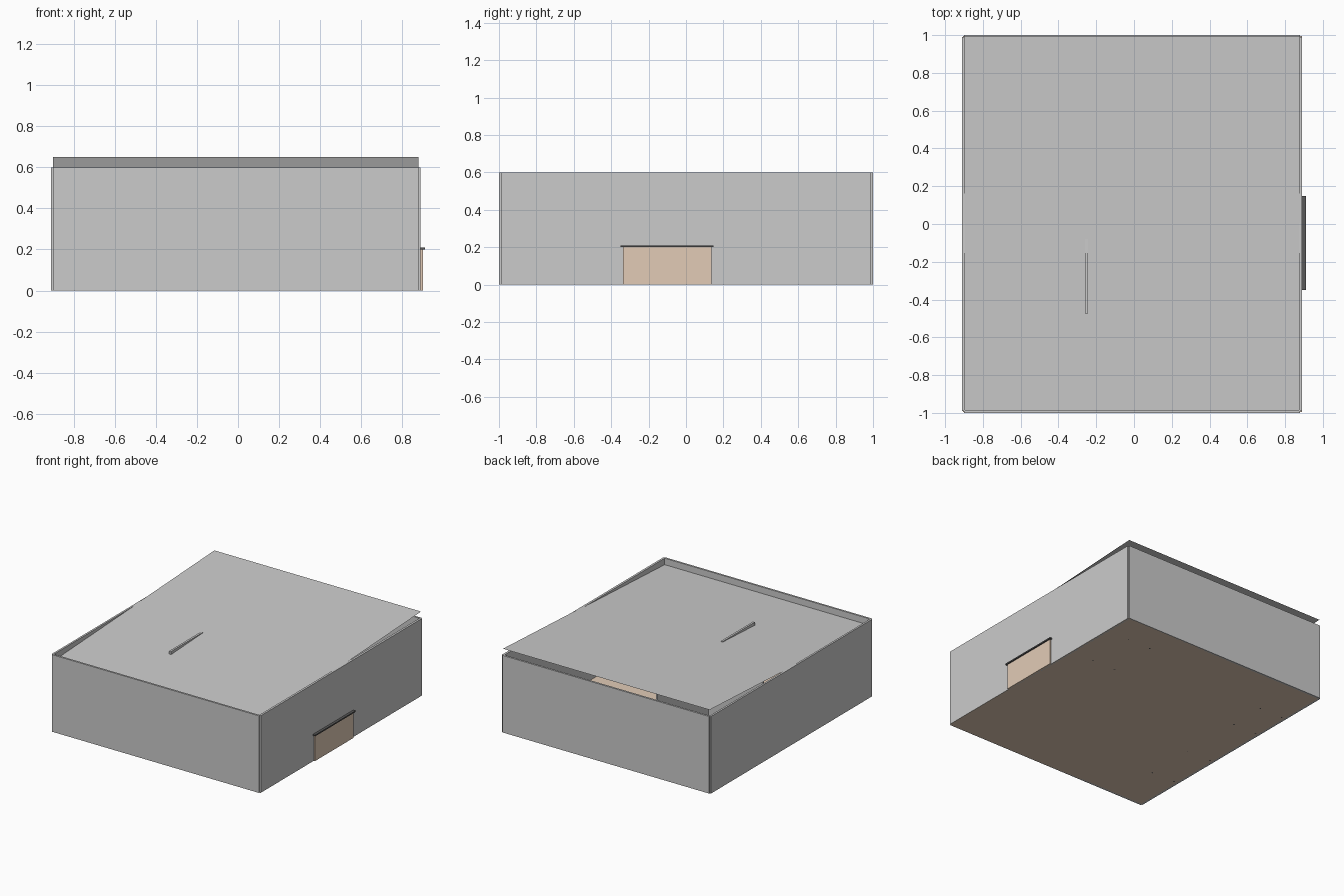
import bpy, bmesh
from mathutils import Vector

if "Cube" in bpy.data.objects:
    bpy.data.objects.remove(bpy.data.objects["Cube"])


def material(name, rgb):
    m = bpy.data.materials.new(name)
    m.diffuse_color = (*rgb, 1)
    m.use_nodes = True
    m.node_tree.nodes["Principled BSDF"].inputs["Base Color"].default_value = m.diffuse_color
    return m


WOOD = material("wood", (0.76, 0.60, 0.47))
DARK = material("dark_trim", (0.10, 0.10, 0.10))
LINEN = material("linen", (0.75, 0.62, 0.60))


def from_bmesh(name, bm, mat=None):
    mesh = bpy.data.meshes.new(name)
    bm.to_mesh(mesh)
    bm.free()
    ob = bpy.data.objects.new(name, mesh)
    bpy.context.collection.objects.link(ob)
    if mat:
        mesh.materials.append(mat)
    return ob


def box(name, x, y, z, mat=None):
    """Box from (min, max) ranges on each axis."""
    bm = bmesh.new()
    bmesh.ops.create_cube(bm, size=1)
    for v in bm.verts:
        v.co = Vector([r[0] + (c + 0.5) * (r[1] - r[0]) for c, r in zip(v.co, (x, y, z))])
    return from_bmesh(name, bm, mat)


def sheet(name, x, y, z_front, z_back, mat=None):
    """Single flat panel sloping from front to back."""
    bm = bmesh.new()
    pts = [(x[0], y[0], z_front), (x[1], y[0], z_front), (x[1], y[1], z_back), (x[0], y[1], z_back)]
    bm.faces.new([bm.verts.new(p) for p in pts])
    return from_bmesh(name, bm, mat)


def cylinder(name, x, y, z, r, mat=None):
    bm = bmesh.new()
    bmesh.ops.create_cone(bm, cap_ends=True, segments=24, radius1=r, radius2=r, depth=z[1] - z[0])
    bmesh.ops.translate(bm, verts=bm.verts, vec=(x, y, sum(z) / 2))
    return from_bmesh(name, bm, mat)


def table(name, x, y, h, mat):
    """Slab on four thin legs."""
    box(name + "_top", x, y, (h - 0.015, h), mat)
    for i, cx in enumerate((x[0] + 0.015, x[1] - 0.015)):
        for j, cy in enumerate((y[0] + 0.015, y[1] - 0.015)):
            box(f"{name}_leg_{i}{j}", (cx - 0.006, cx + 0.006), (cy - 0.006, cy + 0.006),
                (0, h - 0.015), DARK)


# Shell: floor, four walls, single-pitch roof rising to the back
H = (0, 0.6)
sheet("floor", (-0.905, 0.89), (-0.995, 0.995), 0, 0, WOOD)
box("front_wall", (-0.90, 0.88), (-1.0, -0.985), H)
box("back_wall", (-0.90, 0.88), (0.985, 1.0), H)
box("left_wall", (-0.91, -0.895), (-0.99, 0.99), H)
box("right_wall", (0.873, 0.89), (-0.99, 0.99), H)
sheet("roof", (-0.90, 0.88), (-0.985, 0.995), 0.55, 0.65)

# Entrance on the right side
box("door", (0.885, 0.90), (-0.338, 0.135), (0, 0.2), WOOD)
box("door_canopy", (0.885, 0.91), (-0.35, 0.147), (0.2, 0.21), DARK)

# Partition walls; the first one pokes through the low part of the roof
Z = 0.001
box("hall_partition", (-0.26, -0.244), (-0.475, -0.08), (Z, 0.6))
box("bedroom_side_partition", (-0.33, -0.315), (0.19, 0.82), (Z, 0.59))
box("bedroom_front_partition", (-0.80, -0.315), (0.18, 0.195), (Z, 0.59))
box("bath_back_partition", (0.53, 0.82), (-0.63, -0.615), (Z, 0.54))
box("bath_side_partition", (0.53, 0.545), (-0.80, -0.615), (Z, 0.54))

# Furniture
table("dining_table", (0.475, 0.705), (0.35, 0.775), 0.15, WOOD)
table("desk", (-0.885, -0.655), (-0.605, -0.175), 0.15, WOOD)
table("bed", (-0.885, -0.655), (0.30, 0.625), 0.08, WOOD)
box("mattress", (-0.88, -0.66), (0.305, 0.62), (0.08, 0.12), LINEN)
cylinder("corner_stool", 0.35, 0.86, (Z, 0.10), 0.035)
cylinder("desk_stool", -0.77, -0.47, (Z, 0.10), 0.03)
